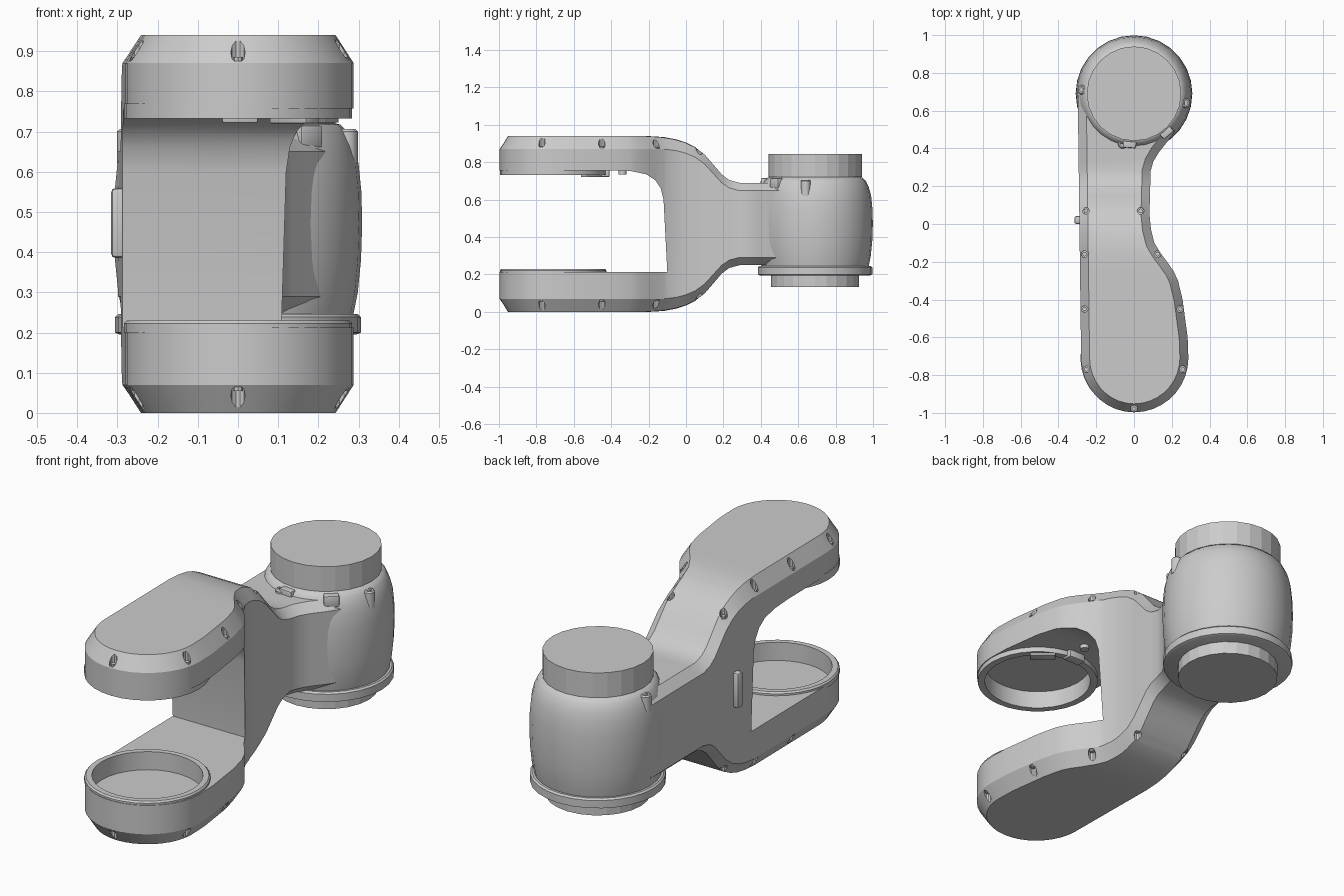
import bpy, bmesh, math
from mathutils import Vector

if "Cube" in bpy.data.objects:
    bpy.data.objects.remove(bpy.data.objects["Cube"])


def finish(name, bm, angle=35):
    bmesh.ops.remove_doubles(bm, verts=bm.verts, dist=1e-5)
    bmesh.ops.recalc_face_normals(bm, faces=bm.faces)
    me = bpy.data.meshes.new(name)
    bm.to_mesh(me)
    bm.free()
    ob = bpy.data.objects.new(name, me)
    bpy.context.collection.objects.link(ob)
    smooth(ob, angle)
    return ob


def smooth(ob, angle):
    bpy.ops.object.select_all(action='DESELECT')
    ob.select_set(True)
    bpy.context.view_layer.objects.active = ob
    if angle:
        bpy.ops.object.shade_smooth_by_angle(angle=math.radians(angle))


def lathe(name, prof, cx, cy, segs=24, closed=False, angle=35):
    bm = bmesh.new()
    rings = []
    for k in range(segs):
        a = 2 * math.pi * k / segs
        rings.append([bm.verts.new((cx + r * math.cos(a), cy + r * math.sin(a), z)) for r, z in prof])
    n = len(prof)
    for k in range(segs):
        a, b = rings[k], rings[(k + 1) % segs]
        for i in range(n if closed else n - 1):
            j = (i + 1) % n
            bm.faces.new((a[i], b[i], b[j], a[j]))
    if not closed:
        bm.faces.new([r[0] for r in rings])
        bm.faces.new([r[-1] for r in rings])
    return finish(name, bm, angle)


def box(name, lo, hi, bevel=0.0, rot=0.0):
    bm = bmesh.new()
    bmesh.ops.create_cube(bm, size=1)
    for v in bm.verts:
        v.co = Vector([v.co[i] * (hi[i] - lo[i]) for i in range(3)])
    if bevel:
        bmesh.ops.bevel(bm, geom=bm.edges[:], offset=bevel, segments=2, affect='EDGES', profile=0.5)
    ob = finish(name, bm)
    ob.location = [(lo[i] + hi[i]) / 2 for i in range(3)]
    ob.rotation_euler.z = rot
    return ob


def cut(ob, cutter):
    m = ob.modifiers.new('cut', 'BOOLEAN')
    m.operation, m.solver, m.object = 'DIFFERENCE', 'EXACT', cutter
    bpy.context.view_layer.objects.active = ob
    bpy.ops.object.modifier_apply(modifier=m.name)
    bpy.data.objects.remove(cutter)


def lerp(table, y):
    if y <= table[0][0]:
        return table[0][1]
    for (a, p), (b, q) in zip(table, table[1:]):
        if y <= b:
            return p + (q - p) * (y - a) / (b - a)
    return table[-1][1]


MID = 0.47          # mirror height of the fork
PY, BY = -0.71, 0.69  # fork pocket and barrel axes
TOP = [(-0.2, .94), (-.12, .935), (-.05, .922), (0, .905), (.05, .88), (.1, .84), (.15, .782),
       (.19, .735), (.23, .705), (.28, .69)]
RIGHT = [(-.71, .288), (-.6, .284), (-.4, .257), (-.3, .233), (-.25, .21), (-.2, .175), (-.15, .138),
         (-.1, .108), (-.03, .09), (.05, .082), (.28, .088), (.33, .102), (.38, .132), (.44, .18), (.5, .22)]
LEFT = [(-.71, -.28), (.7, -.298)]
CHAMFER = [(-.2, .07), (.25, .04)]

# fork body: plan outline lofted with a chamfered rim at top and bottom
stations = [.7] + sorted({y for y, _ in TOP + RIGHT}, reverse=True)
left = [(lerp(LEFT, y), y) for y in stations]
right = [(lerp(RIGHT, y), y) for y in stations]
for k in range(1, 9):
    t = math.pi / 2 * k / 9
    y = PY - .287 * math.sin(t)
    left.append((-.28 * math.cos(t), y))
    right.append((.288 * math.cos(t), y))
outline = left + [(0, PY - .287)] + right[::-1]
N = len(outline)
bm = bmesh.new()
rings = [[], [], [], []]
for i, (x, y) in enumerate(outline):
    a, b = outline[max(i - 1, 0)], outline[min(i + 1, N - 1)]
    d = Vector((b[0] - a[0], b[1] - a[1])).normalized()
    ix, iy = x - d.y * .045, y + d.x * .045
    top, c = lerp(TOP, y), lerp(CHAMFER, y)
    for ring, co in zip(rings, [(ix, iy, 2 * MID - top), (x, y, 2 * MID - top + c),
                                (x, y, top - c), (ix, iy, top)]):
        ring.append(bm.verts.new(co))
for lo, hi in zip(rings, rings[1:]):
    for i in range(N - 1):
        bm.faces.new((lo[i], lo[i + 1], hi[i + 1], hi[i]))
for ring in (rings[0], rings[3]):
    for i in range(N // 2):
        quad = [ring[i], ring[i + 1], ring[N - 2 - i], ring[N - 1 - i]]
        bm.faces.new(list(dict.fromkeys(quad)))
bm.faces.new([r[0] for r in rings] + [r[-1] for r in rings[::-1]])
body = finish('fork_body', bm, 0)

# slot between the two fork arms
bm = bmesh.new()
slot = [(-1.2, .213), (-.1, .213), (-.12, .6), (-.135, .66), (-.165, .705), (-.21, .735), (-.29, .752),
        (-.4, .757), (-1.2, .757)]
sides = [[bm.verts.new((x, y, z)) for y, z in slot] for x in (-.5, .5)]
for s in sides:
    bm.faces.new(s)
for i in range(len(slot)):
    j = (i + 1) % len(slot)
    bm.faces.new((sides[0][i], sides[0][j], sides[1][j], sides[1][i]))
cut(body, finish('slot_cutter', bm, 0))

# round pockets in both arms
cut(body, lathe('pocket_cutter', [(.25, .14), (.25, .4)], 0, PY, 32, angle=0))
cut(body, lathe('pocket_cutter', [(.25, .55), (.25, .82)], 0, PY, 32, angle=0))

# screw recesses along the chamfered rims
screws = [(-.262, -.45), (.245, -.45), (-.252, -.77), (.258, -.77), (0, -.978), (-.262, -.16), (.125, -.16),
          (-.255, .07), (.035, .07)]
for i, (x, y) in enumerate(screws):
    t = lerp(TOP, y)
    z = t - .065 if y < 0 else t - .03
    cut(body, lathe('recess_cutter', [(.018, z), (.018, 1.1)], x, y, 10, angle=0))
    cut(body, lathe('recess_cutter', [(.018, -.2), (.018, 2 * MID - z)], x, y, 10, angle=0))
    for tag, zz in (('upper', z + .004), ('lower', 2 * MID - z - .004)):
        lathe(f'{tag}_screw_{i}', [(.012, zz - .006), (.012, zz + .006)], x, y, 8)
smooth(body, 30)

# raised rims round the pockets
lathe('lower_pocket_rim', [(.25, .2), (.25, .23), (.277, .23), (.284, .222), (.284, .2)], 0, PY, 32, True)
lathe('upper_pocket_rim', [(.25, .77), (.25, .732), (.284, .732), (.284, .77)], 0, PY, 32, True)

# small clips and screw under the upper rim
box('rim_clip_a', (.08, -.53, .72), (.2, -.48, .745), .004, -.7)
box('rim_clip_b', (-.04, -.46, .722), (.05, -.41, .76), .004)
lathe('rim_screw', [(.022, .735), (.022, .77)], .02, -.34, 12)

# joint barrel with bulging wall
lathe('joint_barrel', [(.27, .24), (.287, .245), (.298, .3), (.306, .38), (.309, .47), (.307, .55), (.3, .62),
                       (.288, .665), (.272, .7), (.255, .717), (.245, .72)], 0, BY, 28, angle=40)
lathe('barrel_top_disc', [(.25, .722), (.25, .845)], 0, BY, 24, angle=0)
lathe('barrel_top_neck', [(.243, .7), (.243, .73)], 0, BY, 24)
lathe('barrel_flange', [(.295, .195), (.306, .2), (.306, .238), (.298, .246)], 0, BY, 28)
lathe('barrel_bottom_disc', [(.236, .132), (.236, .21)], 0, BY, 24, angle=0)

# screw lugs on the barrel shoulder
for i, (x, y) in enumerate([(-.275, .71), (.272, .64), (-.06, .425)]):
    lathe(f'barrel_lug_{i}', [(.026, .62), (.026, .7), (.02, .706), (.012, .706), (.012, .698)], x, y, 12)
for i, a in enumerate((-50, -95)):
    r = math.radians(a)
    x, y = .268 * math.cos(r), BY + .268 * math.sin(r)
    box(f'shoulder_tab_{i}', (x - .02, y - .035, .66), (x + .02, y + .035, .715), .006, r)

# side latch on the web
box('side_latch', (-.316, 0, .385), (-.275, .042, .56), .012)
